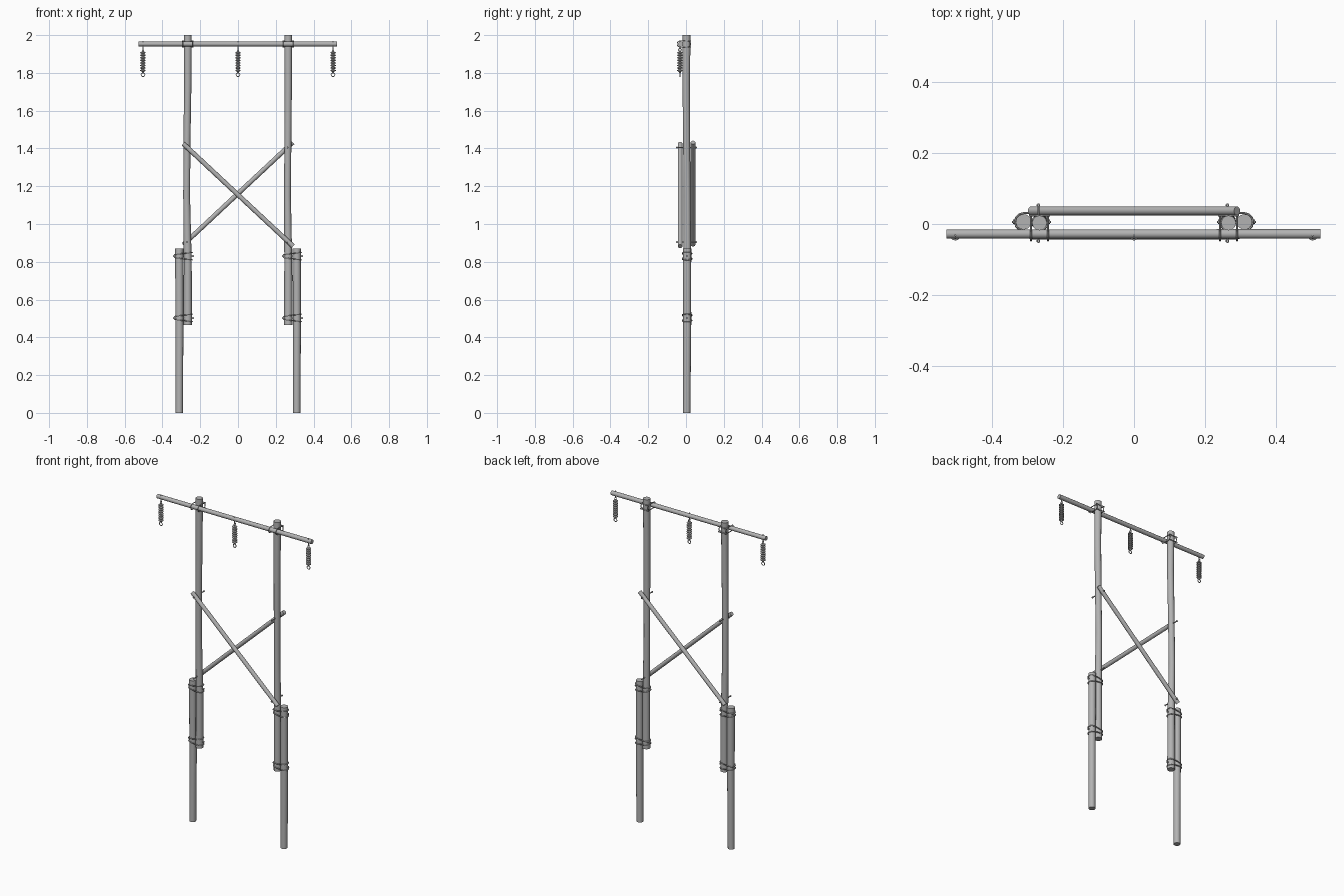
import bpy
import math
from mathutils import Vector

cube = bpy.data.objects.get("Cube")
if cube:
    bpy.data.objects.remove(cube, do_unlink=True)


def material(name, value):
    mat = bpy.data.materials.new(name)
    mat.use_nodes = True
    colour = (value, value, value, 1)
    mat.diffuse_color = colour
    mat.node_tree.nodes["Principled BSDF"].inputs["Base Color"].default_value = colour
    return mat


GREY = material("weathered grey", 0.45)


def tube(name, points, radii, closed=False, detail=4):
    """Round rod through the points; radii is one value or one per point."""
    curve = bpy.data.curves.new(name, "CURVE")
    curve.dimensions = "3D"
    curve.bevel_depth = 1
    curve.bevel_resolution = detail
    curve.use_fill_caps = not closed
    line = curve.splines.new("POLY")
    line.points.add(len(points) - 1)
    line.use_cyclic_u = closed
    if not isinstance(radii, (list, tuple)):
        radii = [radii] * len(points)
    for p, co, r in zip(line.points, points, radii):
        p.co = (*co, 1)
        p.radius = r
    obj = bpy.data.objects.new(name, curve)
    bpy.context.collection.objects.link(obj)
    bpy.ops.object.select_all(action="DESELECT")
    obj.select_set(True)
    bpy.context.view_layer.objects.active = obj
    bpy.ops.object.convert(target="MESH")
    obj = bpy.context.object
    obj.data.materials.clear()
    obj.data.materials.append(GREY)
    bpy.ops.object.shade_smooth_by_angle(angle=math.radians(40))
    return obj


def loop(name, centre, u, v, half_u, half_v, wire, steps=6):
    """Wire loop with rounded ends, long along u."""
    centre, u, v = Vector(centre), Vector(u), Vector(v)
    pts = []
    for side, start in ((1, -math.pi / 2), (-1, math.pi / 2)):
        for i in range(steps + 1):
            a = start + math.pi * i / steps
            pts.append(centre + u * (side * (half_u - half_v) + half_v * math.cos(a))
                       + v * half_v * math.sin(a))
    if half_u == half_v:
        pts = pts[:steps] + pts[steps + 1:-1]
    tube(name, pts, wire, closed=True, detail=1)


def bolt(name, start, end, nut=0.006):
    """Thin rod with a nut close to each end."""
    a, b = Vector(start), Vector(end)
    d = (b - a).normalized()
    tube(name, [a, b], 0.003, detail=1)
    tube(name + "_head", [a + d * 0.003, a + d * 0.008], nut, detail=1)
    tube(name + "_nut", [b - d * 0.008, b - d * 0.003], nut, detail=1)


POLE_Y = 0.006
ARM_Y, ARM_Z = -0.028, 1.953

for side, s in (("right", -1), ("left", 1)):
    # Ground stub and slightly crooked upper pole
    foot, lap = s * 0.311, s * 0.266
    tube(side + "_ground_stub", [(foot, 0.004, 0), (foot + 0.001, POLE_Y, 0.45),
         (foot, POLE_Y, 0.87)], [0.0195, 0.021, 0.022])
    top = s * 0.266
    tube(side + "_upper_pole", [(lap, POLE_Y, 0.465), (lap, POLE_Y, 0.8),
         (s * 0.267 - 0.005, POLE_Y, 1.15), (s * 0.267 - 0.003, 0.003, 1.45),
         (top, 0.001, 1.75), (top, 0.003, 2.0)],
         [0.022, 0.021, 0.018, 0.0185, 0.0195, 0.021])

    # Lap joint: pairs of wire bands and a through bolt
    mid = (foot + lap) / 2
    for where, z in (("lower", 0.503), ("upper", 0.83)):
        for tilt in (-1, 1):
            slope = Vector((1, 0, 0.12 * tilt)).normalized()
            loop(f"{side}_{where}_band", (mid, POLE_Y, z + 0.014 * tilt),
                 slope, (0, 1, 0), 0.047, 0.0245, 0.003)
        bolt(f"{side}_{where}_joint_bolt", (mid - 0.055, POLE_Y, z),
             (mid + 0.055, POLE_Y, z))

    # Bolts holding the cross braces
    for where, z in (("lower", 0.905), ("upper", 1.405)):
        bolt(f"{side}_{where}_brace_bolt", (lap - 0.003, -0.053, z),
             (lap - 0.003, 0.058, z), 0.005)

    # Crossarm clamp: a loop each side of the pole, tied by rods at the back
    for off in (-0.024, 0.024):
        loop(side + "_arm_clamp", (top + off, -0.011, ARM_Z), (0, 1, 0), (0, 0, 1),
             0.036, 0.017, 0.0025)
    for dz in (-0.016, 0.016):
        tube(side + "_clamp_rod", [(top - 0.03, 0.024, ARM_Z + dz),
             (top + 0.03, 0.024, ARM_Z + dz)], 0.003, detail=1)

# Cross braces, one on each face of the poles
tube("front_brace", [(-0.29, -0.031, 1.425), (0.292, -0.031, 0.882)], 0.0125)
tube("back_brace", [(-0.29, 0.037, 0.89), (0.29, 0.037, 1.432)], 0.0125)

# Crossarm
tube("crossarm", [(-0.528, ARM_Y, ARM_Z), (0.525, ARM_Y, ARM_Z)], [0.0125, 0.0135])

# Hanging insulators
for name, x in (("right", -0.503), ("middle", 0), ("left", 0.503)):
    y = ARM_Y - 0.004
    tube(name + "_hanger_bolt", [(x, y, 1.97), (x, y, 1.925)], 0.003, detail=1)
    loop(name + "_hanger_eye", (x, y, 1.922), (0, 1, 0), (0, 0, 1), 0.008, 0.008, 0.002)
    pts, radii = [(x, y, 1.918)], [0.005]
    for i in range(8):
        z = 1.912 - i * 0.0135
        for dz, r in ((0, 0.007), (0.003, 0.0145), (0.007, 0.0145), (0.010, 0.007)):
            pts.append((x, y, z - dz))
            radii.append(r)
    pts.append((x, y, 1.8))
    radii.append(0.004)
    tube(name + "_insulator", pts, radii)
    loop(name + "_wire_eye", (x, y, 1.79), (1, 0, 0), (0, 0, 1), 0.01, 0.01, 0.0025)
